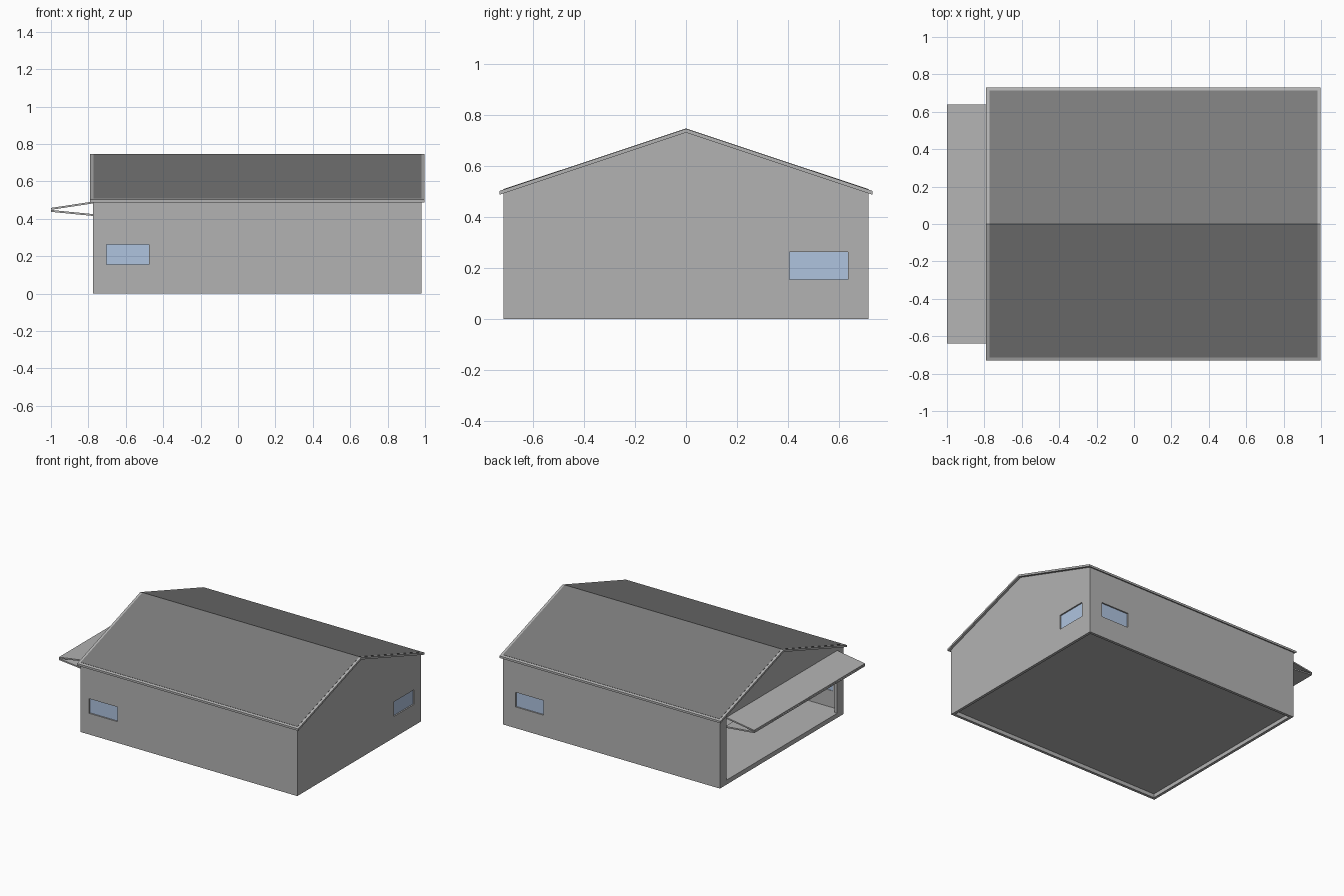
import bpy, bmesh
from mathutils import Vector

if "Cube" in bpy.data.objects:
    bpy.data.objects.remove(bpy.data.objects["Cube"])


def material(name, rgb):
    m = bpy.data.materials.new(name)
    m.diffuse_color = (*rgb, 1)
    m.use_nodes = True
    m.node_tree.nodes["Principled BSDF"].inputs["Base Color"].default_value = m.diffuse_color
    return m


WALL = material("light_grey", (0.45, 0.45, 0.45))
ROOF = material("dark_grey", (0.20, 0.20, 0.20))
GLASS = material("pale_blue", (0.43, 0.55, 0.74))


def prism(name, profile, a, b, mat, axis="x"):
    """Extrude a closed (y,z) profile along x, or an (x,z) profile along y."""
    bm = bmesh.new()
    place = (lambda u, z: (a, u, z)) if axis == "x" else (lambda u, z: (u, a, z))
    face = bm.faces.new([bm.verts.new(place(u, z)) for u, z in profile])
    out = bmesh.ops.extrude_face_region(bm, geom=[face])
    verts = [g for g in out["geom"] if isinstance(g, bmesh.types.BMVert)]
    step = Vector((b - a, 0, 0)) if axis == "x" else Vector((0, b - a, 0))
    bmesh.ops.translate(bm, verts=verts, vec=step)
    bmesh.ops.recalc_face_normals(bm, faces=bm.faces)
    me = bpy.data.meshes.new(name)
    bm.to_mesh(me)
    bm.free()
    me.materials.append(mat)
    ob = bpy.data.objects.new(name, me)
    bpy.context.collection.objects.link(ob)
    return ob


def box(name, x0, x1, y0, y1, z0, z1, mat):
    return prism(name, [(y0, z0), (y1, z0), (y1, z1), (y0, z1)], x0, x1, mat)


def cut(ob, cutters):
    """Subtract the cutters, apply, and remove them."""
    for c in cutters:
        c.hide_render = True
        mod = ob.modifiers.new("cut", "BOOLEAN")
        mod.operation, mod.solver, mod.object = "DIFFERENCE", "EXACT", c
    bpy.context.view_layer.update()
    me = bpy.data.meshes.new_from_object(
        ob.evaluated_get(bpy.context.evaluated_depsgraph_get()))
    ob.modifiers.clear()
    ob.data = me
    for c in cutters:
        bpy.data.objects.remove(c)


def gable(y, drop=0.0, base=0.0):
    """House-shaped profile under the roof line."""
    top = 0.731 - drop
    eave = top - y * 0.333
    return [(-y, base), (y, base), (y, eave), (0, top), (-y, eave)]


def chevron(y, top, thick):
    """Folded roof sheet profile."""
    eave = top - y * 0.333
    return [(-y, eave), (0, top), (y, eave),
            (y, eave - thick), (0, top - thick), (-y, eave - thick)]


# hollow walls with door and window openings
X0, X1, Y, T = -0.775, 0.98, 0.715, 0.02
walls = prism("walls", gable(Y), X0, X1, WALL)
WZ = (0.155, 0.262)
cut(walls, [
    prism("room_cutter", gable(Y - T, 0.012, -0.1), X0 + T, X1 - T, WALL),
    box("door_cutter", X0 - 0.1, X0 + 0.1, -0.64, 0.64, 0.033, 0.475, WALL),
    box("front_cutter", -0.703, -0.475, -Y - 0.1, -Y + 0.1, *WZ, WALL),
    box("back_cutter", 0.65, 0.877, Y - 0.1, Y + 0.1, *WZ, WALL),
    box("side_cutter", X1 - 0.1, X1 + 0.1, 0.405, 0.635, *WZ, WALL),
])

# floor, raised above the wall feet
box("floor", X0 + T, X1 - T, -Y + T, Y - T, 0.028, 0.033, WALL)

# recessed window panes
box("front_window", -0.703, -0.475, -Y + 0.01, -Y + 0.017, *WZ, GLASS)
box("back_window", 0.65, 0.877, Y - 0.017, Y - 0.01, *WZ, GLASS)
box("side_window", X1 - 0.017, X1 - 0.01, 0.405, 0.635, *WZ, GLASS)

# roof slab with pale border, and the dark covering inset on top
prism("roof_trim", chevron(0.73, 0.745, 0.015), -0.79, 0.998, WALL)
prism("roof_cover", chevron(0.714, 0.7465, 0.004), -0.773, 0.981, ROOF)

# bifold door, folded up and outwards
prism("upper_door_panel", [(-0.775, 0.492), (-1.0, 0.458), (-1.0, 0.448), (-0.775, 0.482)],
      -0.64, 0.64, WALL, "y")
prism("lower_door_panel", [(-0.765, 0.424), (-1.0, 0.447), (-1.0, 0.437), (-0.765, 0.414)],
      -0.64, 0.64, WALL, "y")
